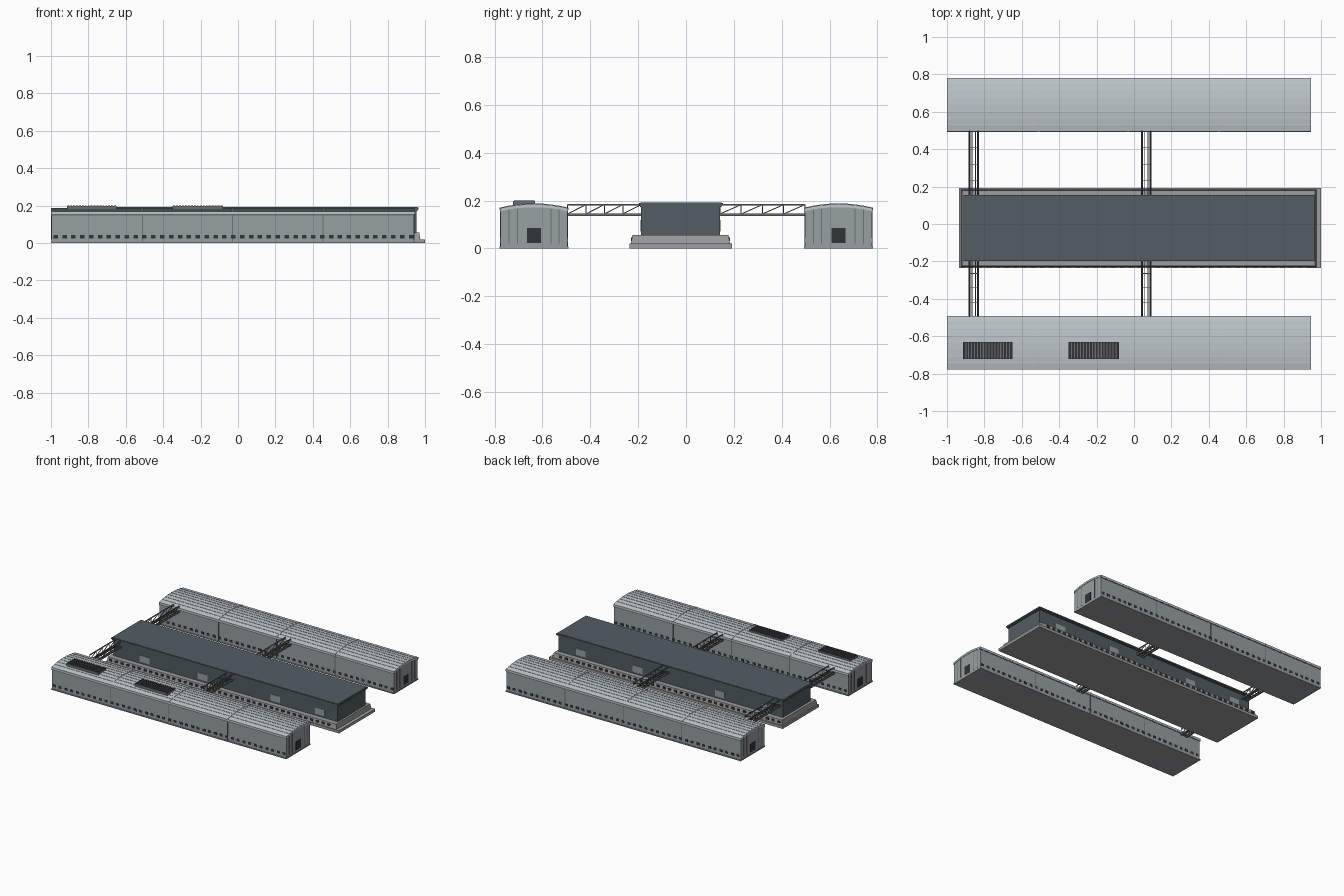
import bpy, bmesh, math
from mathutils import Vector, Matrix

if "Cube" in bpy.data.objects:
    bpy.data.objects.remove(bpy.data.objects["Cube"])


def material(name, r, g, b):
    m = bpy.data.materials.new(name)
    m.diffuse_color = (r, g, b, 1)
    m.use_nodes = True
    m.node_tree.nodes["Principled BSDF"].inputs["Base Color"].default_value = m.diffuse_color
    return m


WALL = material("wall_grey", 0.31, 0.35, 0.36)
ROOF = material("roof_grey", 0.52, 0.57, 0.60)
STONE = material("stone", 0.34, 0.34, 0.35)
DARK = material("slate", 0.085, 0.11, 0.125)
GLASS = material("dark_glass", 0.03, 0.035, 0.04)
STEEL = material("steel", 0.15, 0.16, 0.16)


def finish(name, bm, mat):
    bmesh.ops.recalc_face_normals(bm, faces=bm.faces)
    me = bpy.data.meshes.new(name)
    bm.to_mesh(me)
    bm.free()
    me.materials.append(mat)
    ob = bpy.data.objects.new(name, me)
    bpy.context.collection.objects.link(ob)
    return ob


def add_box(bm, x0, x1, y0, y1, z0, z1):
    m = Matrix.Translation(((x0 + x1) / 2, (y0 + y1) / 2, (z0 + z1) / 2))
    m = m @ Matrix.Diagonal((x1 - x0, y1 - y0, z1 - z0, 1))
    return bmesh.ops.create_cube(bm, size=1, matrix=m)["verts"]


def boxes(name, mat, *dims):
    bm = bmesh.new()
    for d in dims:
        add_box(bm, *d)
    return finish(name, bm, mat)


def add_bar(bm, a, b, t):
    a, b = Vector(a), Vector(b)
    d = b - a
    m = Matrix.Translation((a + b) / 2) @ d.to_track_quat('Z', 'Y').to_matrix().to_4x4()
    bmesh.ops.create_cube(bm, size=1, matrix=m @ Matrix.Diagonal((t, t, d.length, 1)))


def add_prism(bm, pts, x0, x1):
    a = [bm.verts.new((x0, y, z)) for y, z in pts]
    b = [bm.verts.new((x1, y, z)) for y, z in pts]
    n = len(pts)
    bm.faces.new(a)
    bm.faces.new(b[::-1])
    for i in range(n):
        bm.faces.new((a[i], a[(i + 1) % n], b[(i + 1) % n], b[i]))


def arch(yc, half, z_eave, z_top, n=8):
    # shallow circular arc across the hall
    h = z_top - z_eave
    r = (half * half + h * h) / (2 * h)
    ang = math.asin(half / r)
    return [(yc + r * math.sin(ang * (2 * i / n - 1)),
             z_top - r + r * math.cos(ang * (2 * i / n - 1))) for i in range(n + 1)]


X0, X1 = -1.0, 0.945
SEAMS = (-0.51, -0.03, 0.455)


def hall(name, yc):
    h = 0.14
    # walls with arched gable ends
    bm = bmesh.new()
    add_prism(bm, [(yc - h, 0)] + arch(yc, h, 0.165, 0.181) + [(yc + h, 0)], X0 + 0.003, X1 - 0.003)
    finish(name + "_walls", bm, WALL)
    # vaulted roof shell
    bm = bmesh.new()
    add_prism(bm, arch(yc, h + 0.003, 0.168, 0.185) + arch(yc, h + 0.003, 0.155, 0.172)[::-1], X0, X1)
    finish(name + "_roof", bm, ROOF)
    # roof seam ribs
    bm = bmesh.new()
    for x in SEAMS:
        add_prism(bm, arch(yc, h + 0.004, 0.170, 0.188) + arch(yc, h + 0.004, 0.160, 0.178)[::-1],
                  x - 0.004, x + 0.004)
    finish(name + "_roof_ribs", bm, ROOF)
    # roof purlins along the vault
    pts = arch(yc, h, 0.168, 0.185)
    boxes(name + "_roof_battens", ROOF,
          *[(X0, X1, y - 0.002, y + 0.002, z - 0.003, z + 0.002) for y, z in pts[1:-1]])
    # base curb
    boxes(name + "_curb", STONE, (X0, X1, yc - h - 0.004, yc + h + 0.004, 0, 0.008))
    # vents, cornice, downpipes on both long sides
    win, trim, pipe = [], [], []
    for s in (-1, 1):
        ya, yb = sorted((yc + s * (h - 0.002), yc + s * (h + 0.0015)))
        win += [(x - 0.012, x + 0.012, ya, yb, 0.025, 0.043)
                for x in (-0.975 + 0.0475 * i for i in range(41))]
        trim.append((X0, X1, ya, yb + 0.001 * (s > 0), 0.148, 0.156))
        pipe += [(x - 0.003, x + 0.003, ya, yb, 0.008, 0.165) for x in SEAMS]
    boxes(name + "_base_windows", GLASS, *win)
    boxes(name + "_cornice", STEEL, *trim)
    boxes(name + "_downpipes", STEEL, *pipe)
    # end doors with corner strips
    doors, strips = [], []
    for xa, xb in ((X0 + 0.001, X0 + 0.006), (X1 - 0.006, X1 - 0.001)):
        doors.append((xa, xb, yc - 0.03, yc + 0.03, 0.022, 0.085))
        strips += [(xa, xb, yc + d - 0.002, yc + d + 0.002, 0.02, 0.165) for d in (-0.105, -0.07, 0.07, 0.105)]
    boxes(name + "_end_doors", GLASS, *doors)
    boxes(name + "_end_strips", STEEL, *strips)


hall("front_hall", -0.635)
hall("back_hall", 0.637)

# roof ventilators on the front hall
frames, slats = [], []
for xa, xb in ((-0.915, -0.65), (-0.35, -0.08)):
    frames.append((xa, xb, -0.722, -0.63, 0.172, 0.198))
    n = 17
    for i in range(n):
        x = xa + (xb - xa) * (i + 0.5) / n
        slats.append((x - 0.005, x + 0.005, -0.719, -0.633, 0.196, 0.2005))
boxes("roof_ventilators", STEEL, *frames)
boxes("ventilator_slats", GLASS, *slats)

# central building: plinth, tapered podium, body and roof
boxes("plinth", STONE, (-0.935, 1.0, -0.236, 0.193, 0, 0.02))
bm = bmesh.new()
for v in add_box(bm, -0.925, 0.975, -0.230, 0.184, 0.02, 0.056):
    if v.co.z > 0.05:
        v.co.y += 0.006 if v.co.y < 0 else -0.006
        v.co.x += 0.006 if v.co.x < 0 else -0.006
finish("podium", bm, STONE)
boxes("central_body", DARK, (-0.9, 0.955, -0.187, 0.142, 0.056, 0.18))
boxes("central_roof", DARK, (-0.906, 0.961, -0.192, 0.148, 0.172, 0.18),
      (-0.911, 0.966, -0.197, 0.154, 0.18, 0.19))
boxes("roof_edge_cap", DARK, (-0.905, 0.96, -0.191, 0.148, 0.19, 0.192))
boxes("podium_windows", GLASS,
      *[(x - 0.012, x + 0.012, ya, yb, 0.03, 0.046)
        for x in (-0.895 + 0.0475 * i for i in range(39))
        for ya, yb in ((-0.2305, -0.22), (0.175, 0.1845))])
boxes("wall_panels", WALL,
      *[(x - 0.04, x + 0.04, -0.19, -0.18, 0.07, 0.118) for x in (-0.64, -0.16, 0.44, 0.81)],
      *[(x - 0.04, x + 0.04, 0.135, 0.145, 0.07, 0.118) for x in (0.77, 0.30, -0.38, -0.77)])


# lattice bridges between the halls
def bridge(name, xc, ya, yb):
    bm = bmesh.new()
    n = 4
    ys = [ya + (yb - ya) * i / n for i in range(n + 1)]
    for s in (-1, 1):
        x = xc + s * 0.023
        add_box(bm, x - 0.005, x + 0.005, min(ya, yb), max(ya, yb), 0.135, 0.146)
        add_bar(bm, (x, ya, 0.183), (x, yb, 0.183), 0.006)
        add_bar(bm, (xc + s * 0.009, ya, 0.14), (xc + s * 0.009, yb, 0.14), 0.004)
        for i, y in enumerate(ys):
            add_bar(bm, (x, y, 0.14), (x, y, 0.184), 0.004)
            if i < n:
                add_bar(bm, (x, y, 0.144), (x, ys[i + 1], 0.183), 0.004)
    for y in ys:
        add_bar(bm, (xc - 0.023, y, 0.14), (xc + 0.023, y, 0.14), 0.004)
    finish(name, bm, STEEL)


for side, xc in (("left", -0.857), ("middle", 0.066)):
    bridge(side + "_front_bridge", xc, -0.495, -0.187)
    bridge(side + "_back_bridge", xc, 0.142, 0.497)
